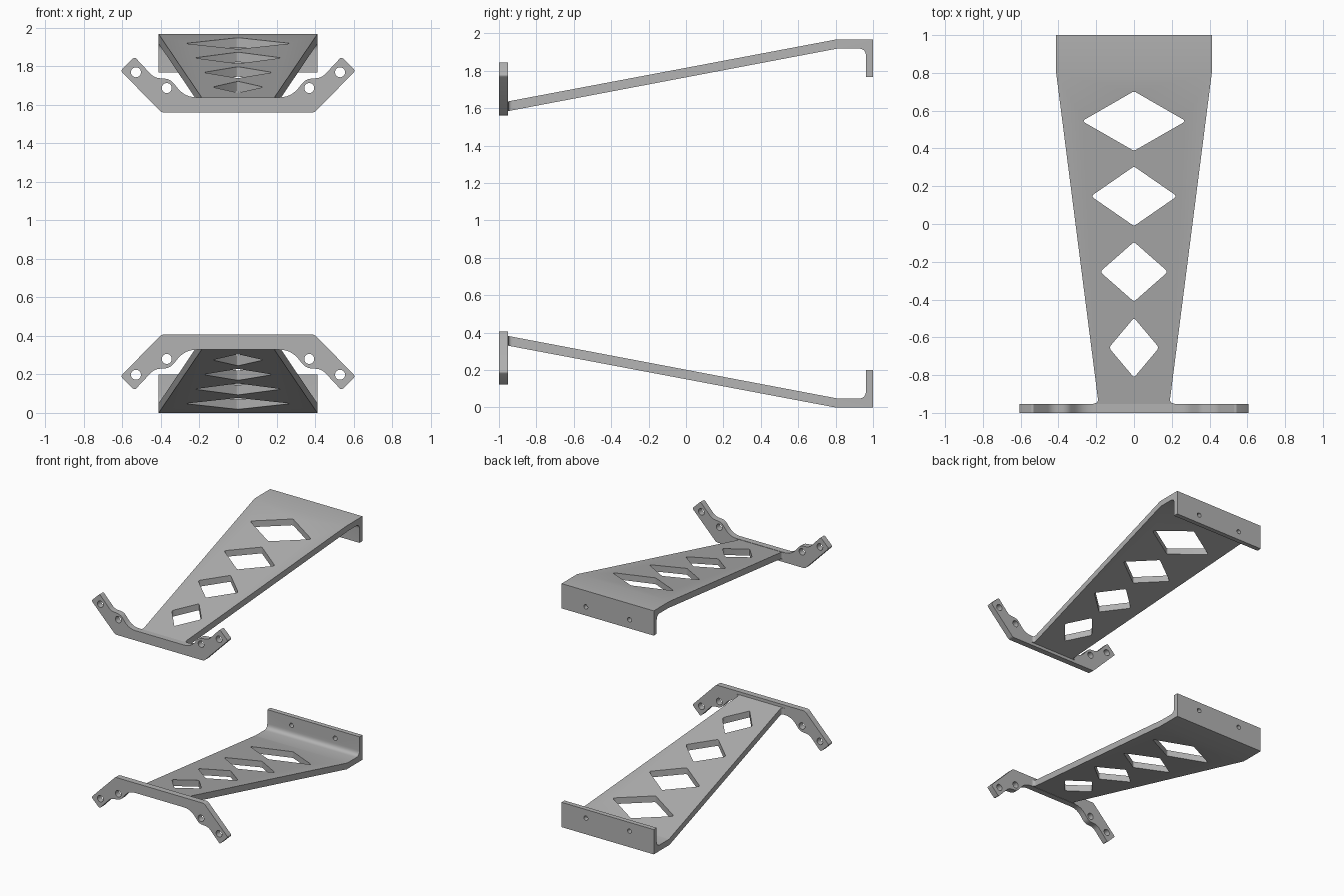
import bpy, bmesh, math
from mathutils import Vector, Matrix

if "Cube" in bpy.data.objects:
    bpy.data.objects.remove(bpy.data.objects["Cube"])

TOTAL = 1.967  # overall height; the upper bracket mirrors the lower one

grey = bpy.data.materials.new("satin_grey")
grey.diffuse_color = (0.45, 0.45, 0.45, 1)
grey.use_nodes = True
grey.node_tree.nodes["Principled BSDF"].inputs["Base Color"].default_value = grey.diffuse_color


def rounded(points, n=6):
    """Polygon from (a, b, setback) points; corners with a setback become arcs."""
    out = []
    for i, (a, b, d) in enumerate(points):
        p = Vector((a, b))
        if d == 0:
            out.append(p)
            continue
        u = (Vector(points[i - 1][:2]) - p).normalized() * d
        v = (Vector(points[(i + 1) % len(points)][:2]) - p).normalized() * d
        for k in range(n + 1):
            t = k / n
            out.append(p + u * (1 - t) ** 2 + v * t ** 2)
    return out


def circle(a, b, r, n=24):
    return [Vector((a + r * math.cos(2 * math.pi * k / n),
                    b + r * math.sin(2 * math.pi * k / n))) for k in range(n)]


def prism(name, loop, axis, lo, hi):
    """Extrude a 2D loop along the given axis."""
    place = {"x": lambda p, h: (h, p.x, p.y),
             "y": lambda p, h: (p.x, h, p.y),
             "z": lambda p, h: (p.x, p.y, h)}[axis]
    bm = bmesh.new()
    bottom = [bm.verts.new(place(p, lo)) for p in loop]
    top = [bm.verts.new(place(p, hi)) for p in loop]
    bm.faces.new(bottom)
    bm.faces.new(top)
    for i in range(len(loop)):
        j = (i + 1) % len(loop)
        bm.faces.new((bottom[i], bottom[j], top[j], top[i]))
    bmesh.ops.recalc_face_normals(bm, faces=bm.faces)
    mesh = bpy.data.meshes.new(name)
    bm.to_mesh(mesh)
    bm.free()
    mesh.materials.append(grey)
    ob = bpy.data.objects.new(name, mesh)
    bpy.context.collection.objects.link(ob)
    return ob


def combine(ob, cutters, operation):
    """Apply boolean cutters, then delete them."""
    for c in cutters:
        m = ob.modifiers.new("cut", "BOOLEAN")
        m.operation, m.solver, m.object = operation, "EXACT", c
    dg = bpy.context.evaluated_depsgraph_get()
    mesh = bpy.data.meshes.new_from_object(ob.evaluated_get(dg))
    ob.modifiers.clear()
    ob.data = mesh
    for c in cutters:
        bpy.data.objects.remove(c)


def symmetric(half):
    """Mirror an open half outline across the vertical axis."""
    return half + [(-a, b, d) for a, b, d in reversed(half)]


# Sloped deck with upturned rear flange: side profile
deck = prism("lower_deck", rounded([
    (-0.97, 0.334, 0), (0.80, 0, 0), (1.0, 0, 0), (1.0, 0.20, 0),
    (0.962, 0.20, 0), (0.962, 0.048, 0.04), (0.81, 0.048, 0), (-0.97, 0.386, 0)]),
    "x", -0.5, 0.5)

# Tapered plan outline, flaring slightly where it meets the front plate
plan = prism("plan_cutter", rounded(symmetric([
    (0.215, -0.98, 0), (0.215, -0.95, 0), (0.188, -0.95, 0.026),
    (0.412, 0.80, 0), (0.412, 1.1, 0)])), "z", -0.1, 0.6)
combine(deck, [plan], "INTERSECT")

# Diamond windows growing toward the rear, and flange bolt holes
cutters = []
for y, w in ((0.545, 0.275), (0.147, 0.228), (-0.253, 0.18), (-0.655, 0.133)):
    h = 0.158
    cutters.append(prism("diamond_cutter", rounded(
        [(w, y, 0.02), (0, y + h, 0.012), (-w, y, 0.02), (0, y - h, 0.012)]),
        "z", -0.1, 0.6))
for s in (-1, 1):
    cutters.append(prism("hole_cutter", circle(s * 0.195, 0.13, 0.018), "y", 0.9, 1.1))
combine(deck, cutters, "DIFFERENCE")

# Front mounting plate with drooping ears
plate = prism("lower_front_plate", rounded(symmetric([
    (0.19, 0.328, 0), (0.275, 0.328, 0.06), (0.352, 0.233, 0.03),
    (0.435, 0.227, 0.03), (0.537, 0.118, 0.014), (0.61, 0.19, 0.014),
    (0.397, 0.407, 0.014)])), "y", -1.0, -0.952)
combine(plate, [prism("hole_cutter", circle(s * x, z, 0.026), "y", -1.1, -0.9)
                for s in (-1, 1) for x, z in ((0.37, 0.28), (0.53, 0.198))], "DIFFERENCE")

# Upper bracket: the same parts flipped in height
for ob in (deck, plate):
    twin = ob.copy()
    twin.data = ob.data.copy()
    twin.name = ob.name.replace("lower", "upper")
    twin.data.transform(Matrix.Translation((0, 0, TOTAL)) @ Matrix.Scale(-1, 4, (0, 0, 1)))
    twin.data.flip_normals()
    bpy.context.collection.objects.link(twin)

# Smooth the small fillets and holes, keep the plate edges crisp
bpy.ops.object.select_all(action="DESELECT")
for ob in bpy.context.collection.objects:
    ob.select_set(True)
    bpy.context.view_layer.objects.active = ob
bpy.ops.object.shade_smooth_by_angle(angle=math.radians(25))
